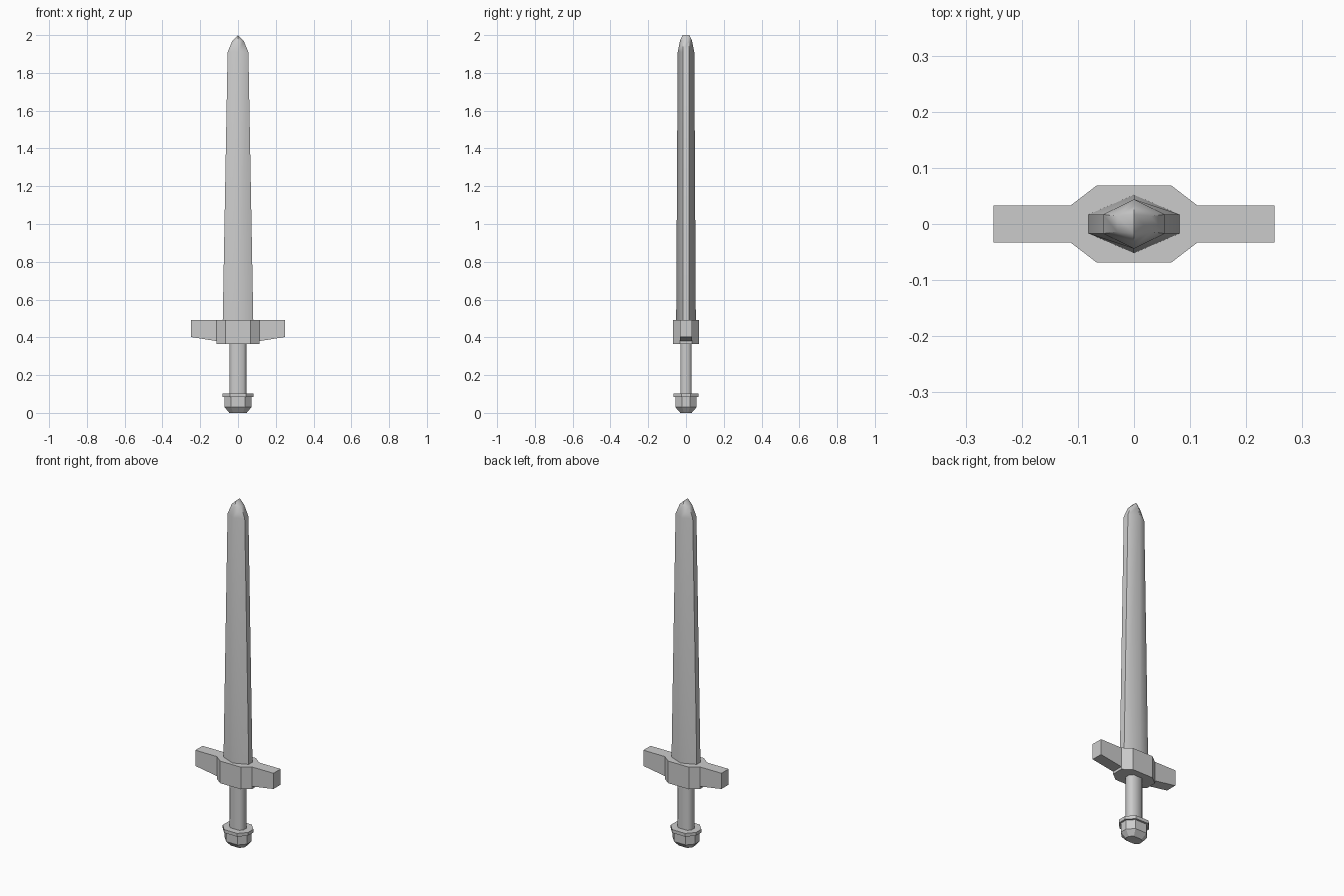
import bpy
import math

if "Cube" in bpy.data.objects:
    bpy.data.objects.remove(bpy.data.objects["Cube"])


def make(name, verts, faces, smooth=None):
    mesh = bpy.data.meshes.new(name)
    mesh.from_pydata(verts, [], faces)
    mesh.update()
    obj = bpy.data.objects.new(name, mesh)
    bpy.context.collection.objects.link(obj)
    if smooth:
        bpy.ops.object.select_all(action='DESELECT')
        bpy.context.view_layer.objects.active = obj
        obj.select_set(True)
        bpy.ops.object.shade_smooth_by_angle(angle=math.radians(smooth))
    return obj


def loft(name, rings, smooth=None):
    """Skin counter-clockwise rings from bottom to top, with caps."""
    n = len(rings[0])
    verts = [p for ring in rings for p in ring]
    faces = [tuple(reversed(range(n))), tuple(range(len(verts) - n, len(verts)))]
    for k in range(len(rings) - 1):
        a, b = k * n, (k + 1) * n
        faces += [(a + i, a + (i + 1) % n, b + (i + 1) % n, b + i) for i in range(n)]
    return make(name, verts, faces, smooth)


def octagon(x, y, cx, cy, z):
    """Octagon with half sizes x, y and corner cuts ending at cx, cy."""
    return [(x, -cy, z), (x, cy, z), (cx, y, z), (-cx, y, z),
            (-x, cy, z), (-x, -cy, z), (-cx, -y, z), (cx, -y, z)]


# Blade: six-sided section with flat edges and a central ridge
def blade_ring(hx, edge, ridge, z):
    return [(hx, -edge, z), (hx, edge, z), (0, ridge, z),
            (-hx, edge, z), (-hx, -edge, z), (0, -ridge, z)]


blade_sections = [(0.081, 0.017, 0.052, 0.48), (0.055, 0.017, 0.044, 1.91),
                  (0.030, 0.014, 0.032, 1.97)]
rings = [blade_ring(*s) for s in blade_sections]
verts = [p for r in rings for p in r] + [(0, -0.017, 2.0), (0, 0.017, 2.0)]
faces = [(5, 4, 3, 2, 1, 0)]
for k in range(2):
    a, b = k * 6, k * 6 + 6
    faces += [(a + i, a + (i + 1) % 6, b + (i + 1) % 6, b + i) for i in range(6)]
# Rounded tip: edge band runs over the top
faces += [(12, 13, 19, 18), (15, 16, 18, 19), (13, 14, 19),
          (14, 15, 19), (16, 17, 18), (17, 12, 18)]
make("blade", verts, faces, 55)

# Guard: chamfered centre block and two tapering arms
loft("guard_centre", [octagon(0.113, 0.069, 0.066, 0.033, z) for z in (0.365, 0.493)])
for side, name in ((-1, "guard_arm_left"), (1, "guard_arm_right")):
    profile = [(0.10, 0.378), (0.25, 0.402), (0.25, 0.493), (0.10, 0.493)]
    if side < 0:
        profile.reverse()
    front = [(side * x, -0.033, z) for x, z in profile]
    back = [(x, 0.033, z) for x, _, z in front]
    make(name, front + back,
         [(0, 1, 2, 3), (7, 6, 5, 4)] +
         [(i, i + 4, (i + 1) % 4 + 4, (i + 1) % 4) for i in range(4)])

# Grip
loft("grip", [octagon(0.044, 0.030, 0.028, 0.014, z) for z in (0.09, 0.37)], 60)

# Pommel: flat collar over a body that narrows to its foot
loft("pommel_collar", [octagon(0.081, 0.067, 0.042, 0.024, z) for z in (0.083, 0.102)])
loft("pommel", [octagon(0.046, 0.030, 0.026, 0.012, 0.0),
                octagon(0.071, 0.056, 0.037, 0.020, 0.03),
                octagon(0.071, 0.056, 0.037, 0.020, 0.085)])
